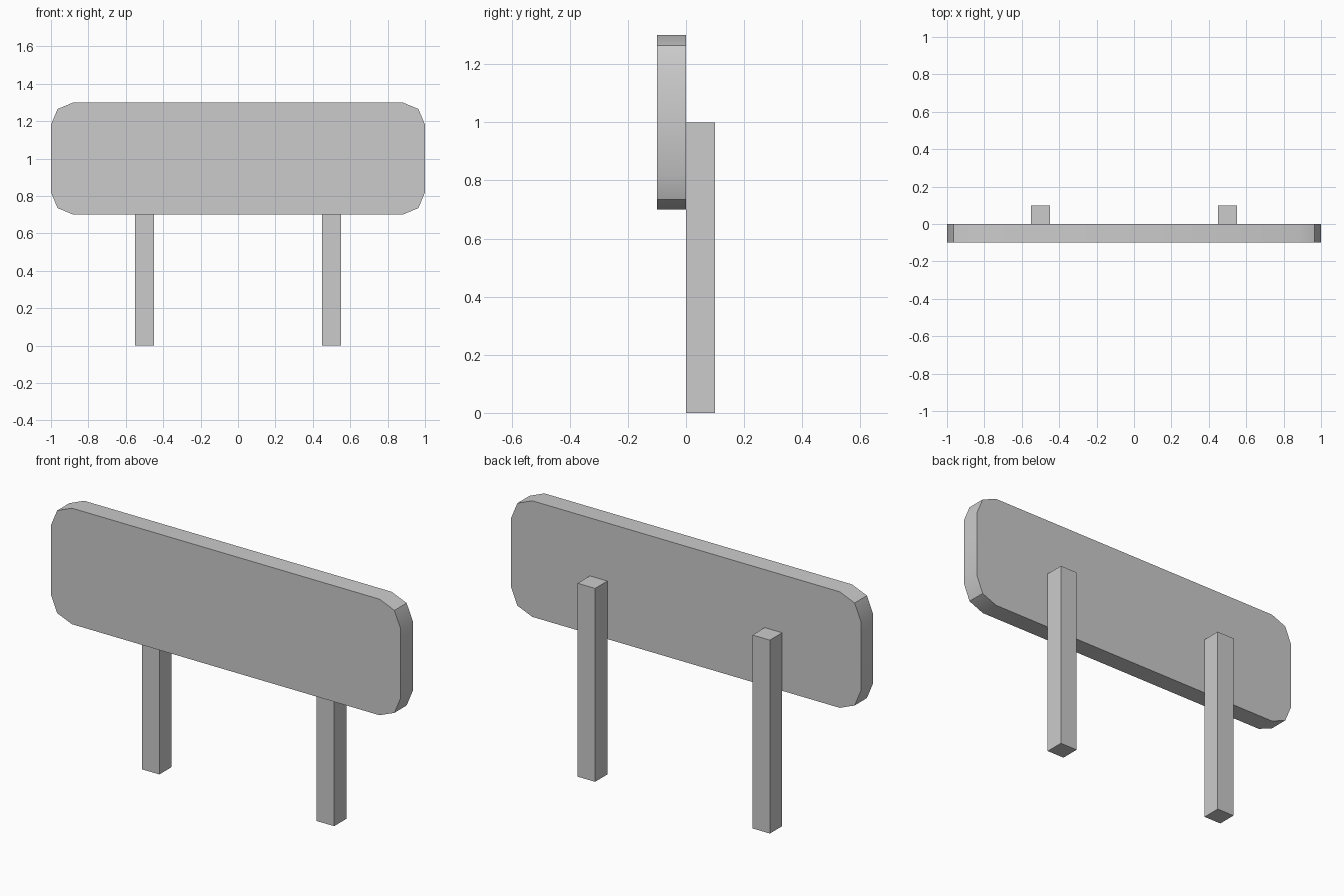
import bpy
import bmesh
from math import radians
from mathutils import Matrix, Vector

if "Cube" in bpy.data.objects:
    bpy.data.objects.remove(bpy.data.objects["Cube"])


def box(name, center, size, corner=0.0):
    """Box; corner rounds the four edges running front to back."""
    bm = bmesh.new()
    bmesh.ops.create_cube(bm, size=1, matrix=Matrix.Diagonal((*size, 1)))
    if corner:
        edges = [e for e in bm.edges
                 if abs(e.verts[0].co.y - e.verts[1].co.y) > 1e-4]
        bmesh.ops.bevel(bm, geom=edges, offset=corner, offset_type='OFFSET',
                        segments=2, profile=0.5, affect='EDGES')
    mesh = bpy.data.meshes.new(name)
    bm.to_mesh(mesh)
    bm.free()
    obj = bpy.data.objects.new(name, mesh)
    obj.location = Vector(center)
    bpy.context.collection.objects.link(obj)
    return obj


# Sign board with rounded corners
board = box("sign_board", (0, -0.05, 1.0), (2.0, 0.1, 0.6), corner=0.12)
bpy.context.view_layer.objects.active = board
board.select_set(True)
bpy.ops.object.shade_smooth_by_angle(angle=radians(30))
board.select_set(False)

# Two square posts against the back of the board
for side, x in (("left", -0.5), ("right", 0.5)):
    box(f"{side}_post", (x, 0.05, 0.5), (0.1, 0.1, 1.0))
